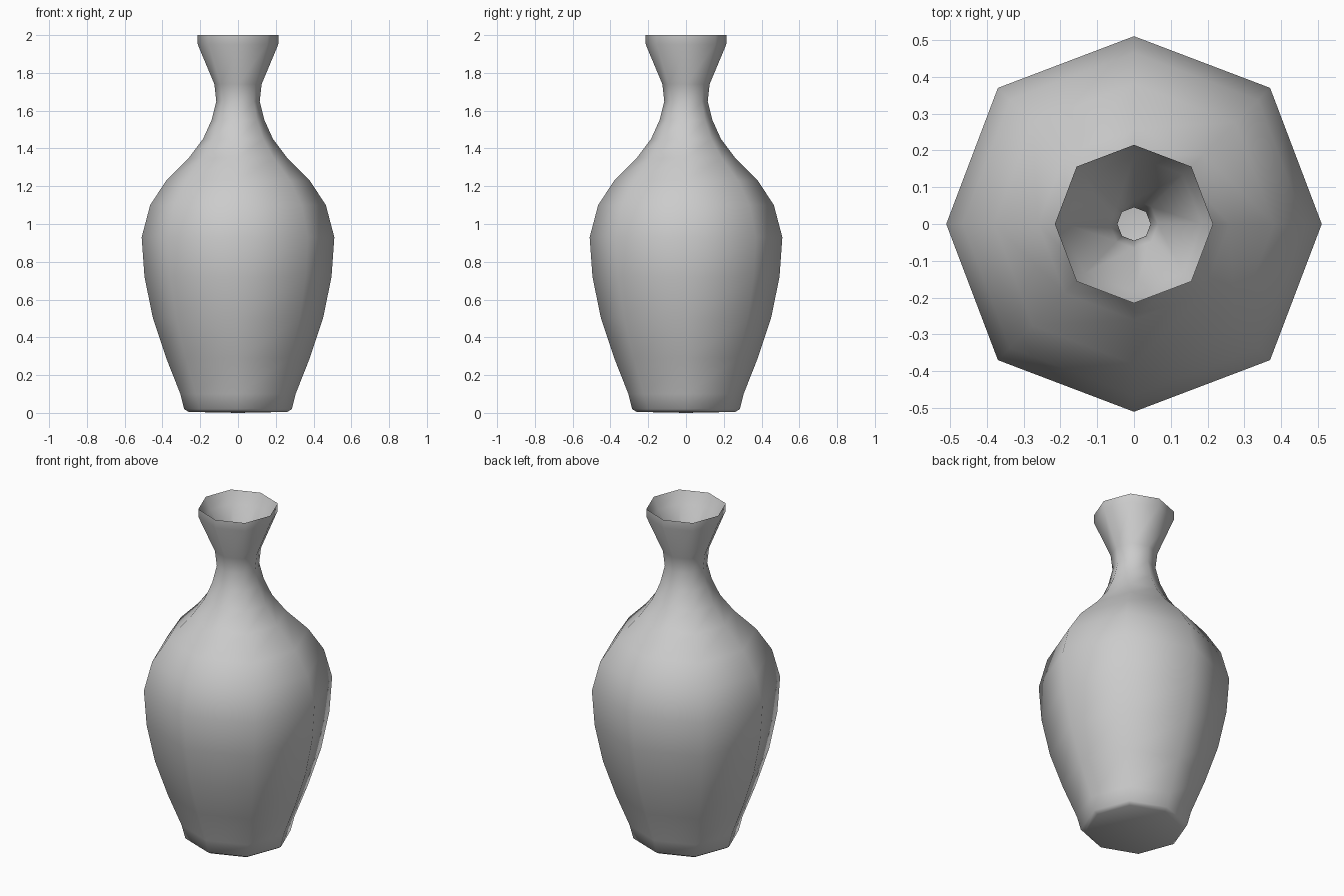
import bpy, bmesh, math

if "Cube" in bpy.data.objects:
    bpy.data.objects.remove(bpy.data.objects["Cube"])

SIDES = 8
# (radius, height) from the foot up to the rim
OUTER = [(0.26, 0.005), (0.285, 0.02), (0.305, 0.10), (0.38, 0.29), (0.45, 0.50),
         (0.495, 0.72), (0.51, 0.93), (0.465, 1.10), (0.38, 1.23), (0.26, 1.35),
         (0.185, 1.45), (0.14, 1.55), (0.115, 1.65), (0.125, 1.74), (0.213, 1.95),
         (0.215, 2.0)]
# down the inside: funnel, narrow throat, hollow body
INNER = [(0.185, 1.93), (0.065, 1.74), (0.045, 1.65), (0.07, 1.55), (0.19, 1.35),
         (0.39, 1.10), (0.44, 0.93), (0.425, 0.72), (0.31, 0.29), (0.23, 0.07)]


def ring(bm, radius, z):
    # diagonal corners sit slightly further out than the axis corners
    verts = []
    for i in range(SIDES):
        a = math.tau * i / SIDES
        r = radius * (1.025 if i % 2 else 1.0)
        verts.append(bm.verts.new((r * math.cos(a), r * math.sin(a), z)))
    return verts


# vase: one continuous wall, outside then inside
bm = bmesh.new()
rings = [ring(bm, r, z) for r, z in OUTER + INNER]
for a, b in zip(rings, rings[1:]):
    for i in range(SIDES):
        j = (i + 1) % SIDES
        bm.faces.new((a[i], a[j], b[j], b[i]))

# underside and inner floor
for loop, z in ((rings[0], 0.0), (rings[-1], 0.06)):
    centre = bm.verts.new((0, 0, z))
    for i in range(SIDES):
        bm.faces.new((loop[i], loop[(i + 1) % SIDES], centre))
bmesh.ops.recalc_face_normals(bm, faces=bm.faces)

# smooth shading with a crisp rim
for f in bm.faces:
    f.smooth = True
rim = set(rings[len(OUTER) - 1])
for e in bm.edges:
    if e.verts[0] in rim and e.verts[1] in rim:
        e.smooth = False

mesh = bpy.data.meshes.new("vase")
bm.to_mesh(mesh)
bm.free()
vase = bpy.data.objects.new("vase", mesh)
bpy.context.collection.objects.link(vase)
